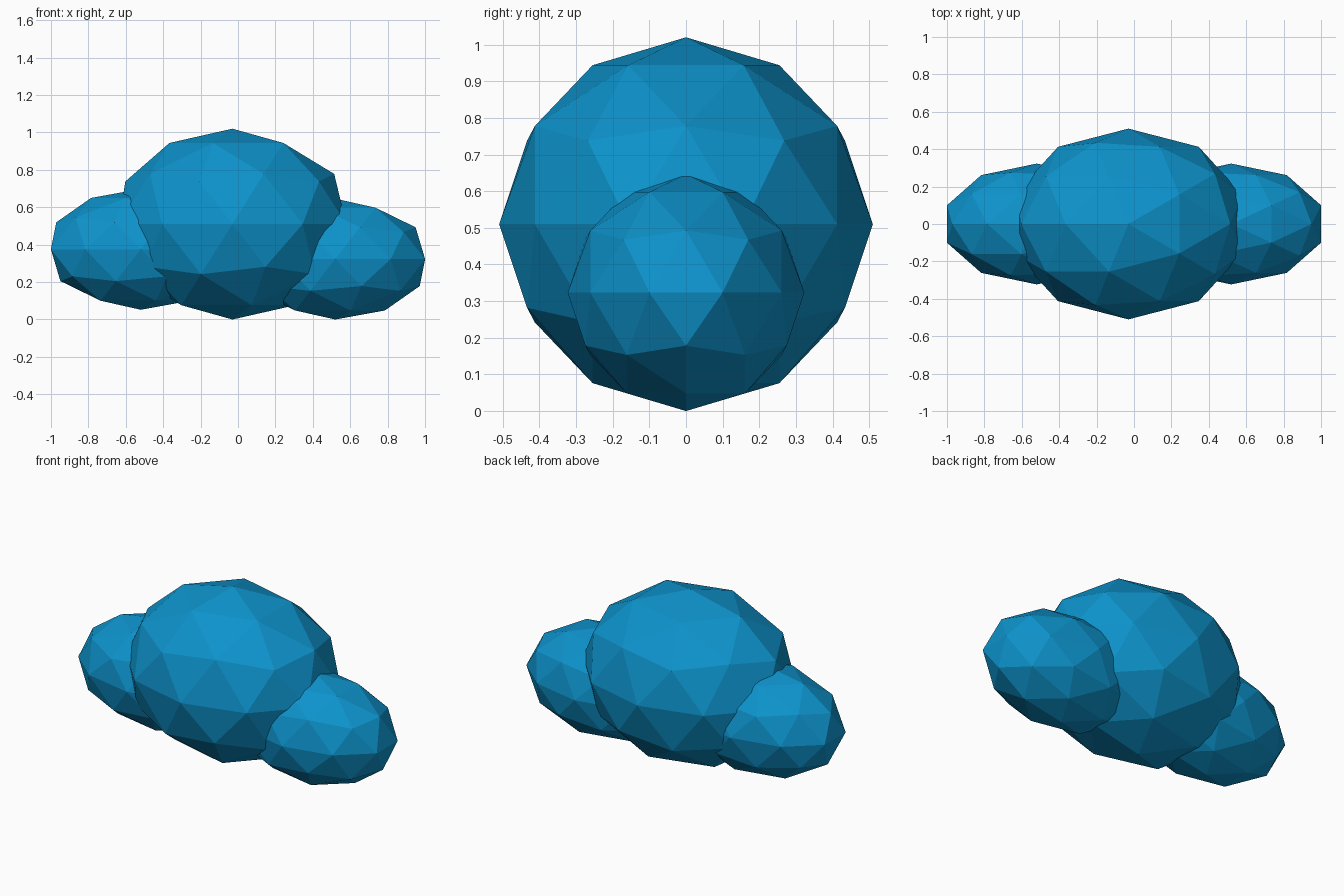
import bpy
import math

# Remove the default cube
cube = bpy.data.objects.get("Cube")
if cube:
    bpy.data.objects.remove(cube, do_unlink=True)

# Single blue material
blue = bpy.data.materials.new("sky_blue")
blue.use_nodes = True
colour = (0.004, 0.29, 0.60, 1.0)
blue.diffuse_color = colour
bsdf = blue.node_tree.nodes["Principled BSDF"]
bsdf.inputs["Base Color"].default_value = colour
bsdf.inputs["Roughness"].default_value = 0.8


def puff(name, centre, length, radius):
    """Faceted ball stretched along x."""
    bpy.ops.mesh.primitive_ico_sphere_add(
        subdivisions=2, radius=1, location=centre, rotation=(0, 0, math.pi))
    ball = bpy.context.object
    ball.name = name
    ball.scale = (length, radius, radius)
    bpy.ops.object.transform_apply(location=False, rotation=True, scale=True)
    bpy.ops.object.shade_flat()
    ball.data.materials.append(blue)
    return ball


# Large middle puff with a smaller one on each side
puff("middle_puff", (-0.03, 0, 0.51), 0.64, 0.51)
puff("left_puff", (0.52, 0, 0.323), 0.505, 0.323)
puff("right_puff", (-0.52, 0, 0.375), 0.505, 0.323)
